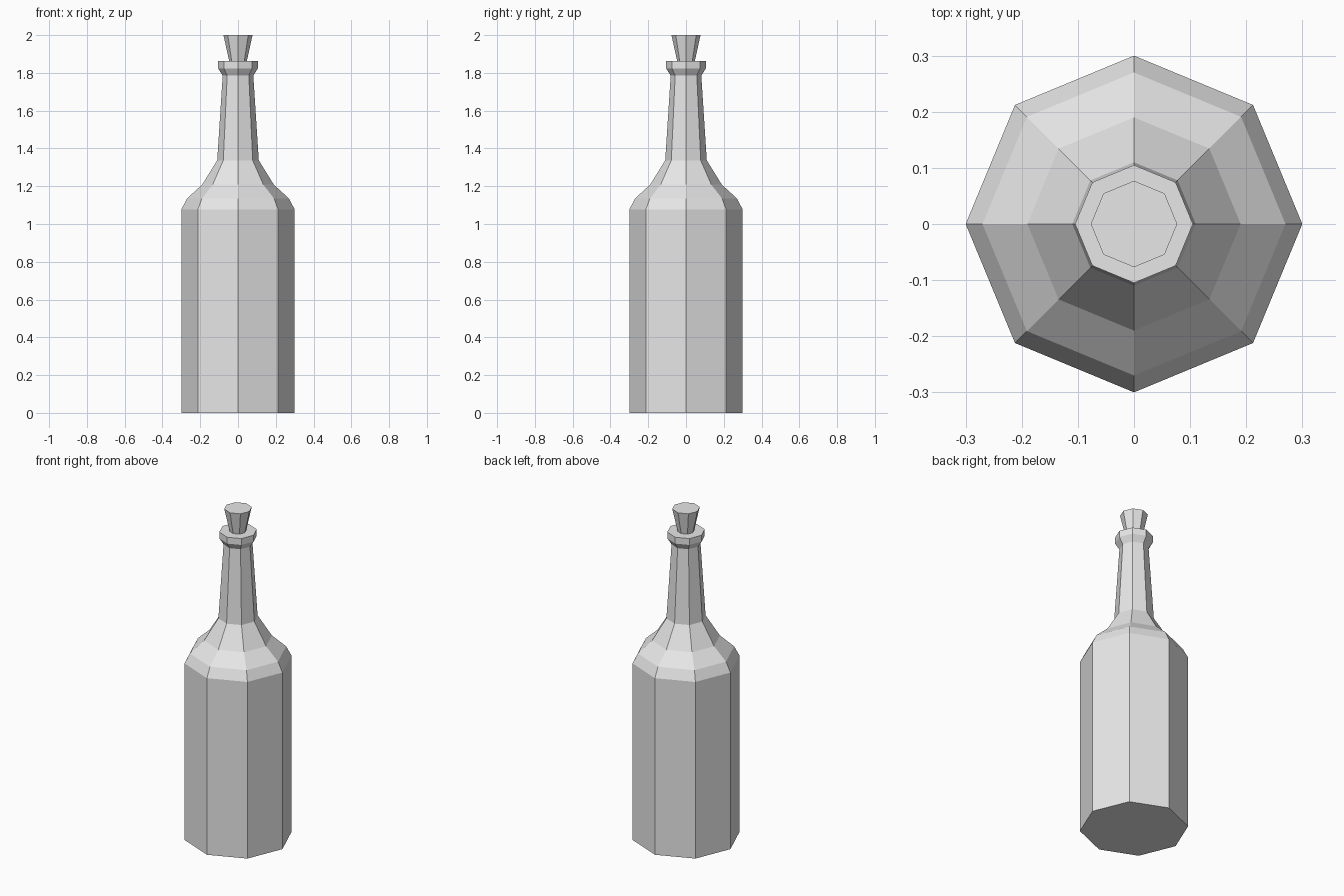
import bpy
import bmesh
from math import cos, sin, pi

cube = bpy.data.objects.get("Cube")
if cube:
    bpy.data.objects.remove(cube, do_unlink=True)

SIDES = 8

grey = bpy.data.materials.new("plain grey")
grey.use_nodes = True
colour = (0.8, 0.8, 0.8, 1)
grey.diffuse_color = colour
grey.node_tree.nodes["Principled BSDF"].inputs["Base Color"].default_value = colour


def lathe(name, profile):
    """Turn (radius, height) points into a closed, flat-faced solid."""
    bm = bmesh.new()
    rings = [[bm.verts.new((r * cos(2 * pi * i / SIDES), r * sin(2 * pi * i / SIDES), z))
              for i in range(SIDES)] for r, z in profile]
    for low, high in zip(rings, rings[1:]):
        for i in range(SIDES):
            j = (i + 1) % SIDES
            bm.faces.new((low[i], low[j], high[j], high[i]))
    bm.faces.new(rings[0][::-1])
    bm.faces.new(rings[-1])
    mesh = bpy.data.meshes.new(name)
    bm.to_mesh(mesh)
    bm.free()
    mesh.materials.append(grey)
    obj = bpy.data.objects.new(name, mesh)
    bpy.context.collection.objects.link(obj)
    return obj


# Body, rounded shoulder, tapered neck and flared lip
lathe("bottle", [(0.3, 0), (0.3, 1.077), (0.27, 1.135), (0.19, 1.208), (0.11, 1.337),
                 (0.081, 1.786), (0.105, 1.823), (0.105, 1.862)])

# Stopper, wider at the top
lathe("cork", [(0.045, 1.855), (0.077, 2.0)])
